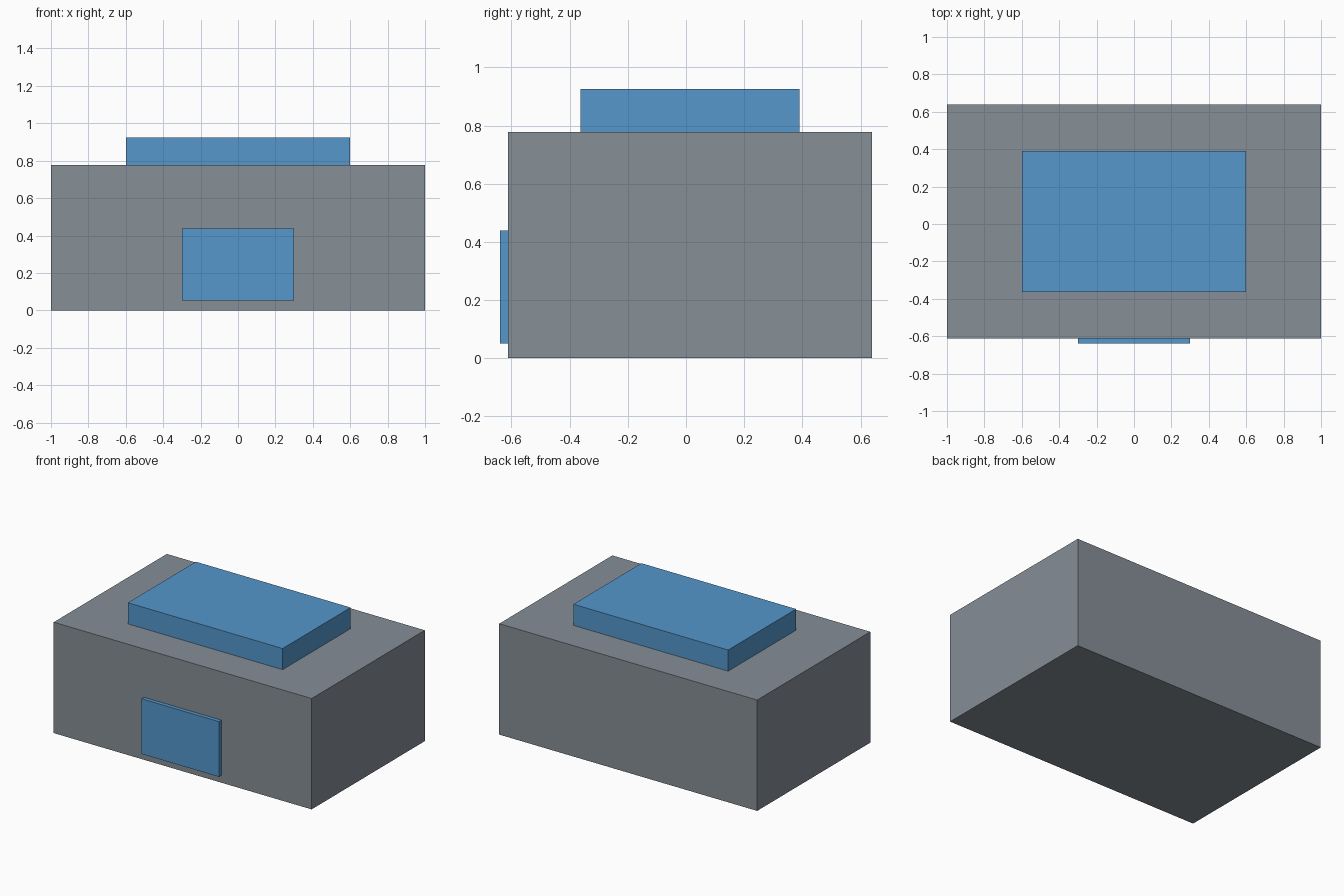
import bpy
import bmesh
from mathutils import Vector

default = bpy.data.objects.get("Cube")
if default:
    bpy.data.objects.remove(default, do_unlink=True)


def linear(c):
    c /= 255
    return c / 12.92 if c <= 0.04045 else ((c + 0.055) / 1.055) ** 2.4


def make_material(name, rgb):
    mat = bpy.data.materials.new(name)
    mat.use_nodes = True
    color = [linear(c) for c in rgb] + [1.0]
    mat.diffuse_color = color
    mat.node_tree.nodes["Principled BSDF"].inputs["Base Color"].default_value = color
    return mat


def make_box(name, low, high, mat):
    """Flat-shaded box between two opposite corners."""
    low, high = Vector(low), Vector(high)
    bm = bmesh.new()
    bmesh.ops.create_cube(bm, size=1)
    bmesh.ops.scale(bm, vec=high - low, verts=bm.verts)
    mesh = bpy.data.meshes.new(name)
    bm.to_mesh(mesh)
    bm.free()
    mesh.materials.append(mat)
    obj = bpy.data.objects.new(name, mesh)
    obj.location = (low + high) / 2
    bpy.context.collection.objects.link(obj)
    return obj


grey = make_material("cool grey", (134, 142, 150))
blue = make_material("soft blue", (85, 151, 203))

# Main block
make_box("body", (-1, -0.6125, 0), (1, 0.64, 0.777), grey)
# Raised slab on the top
make_box("top_slab", (-0.6, -0.3625, 0.777), (0.6, 0.39, 0.925), blue)
# Plate on the front wall
make_box("front_panel", (-0.3, -0.64, 0.0515), (0.3, -0.6125, 0.4385), blue)
